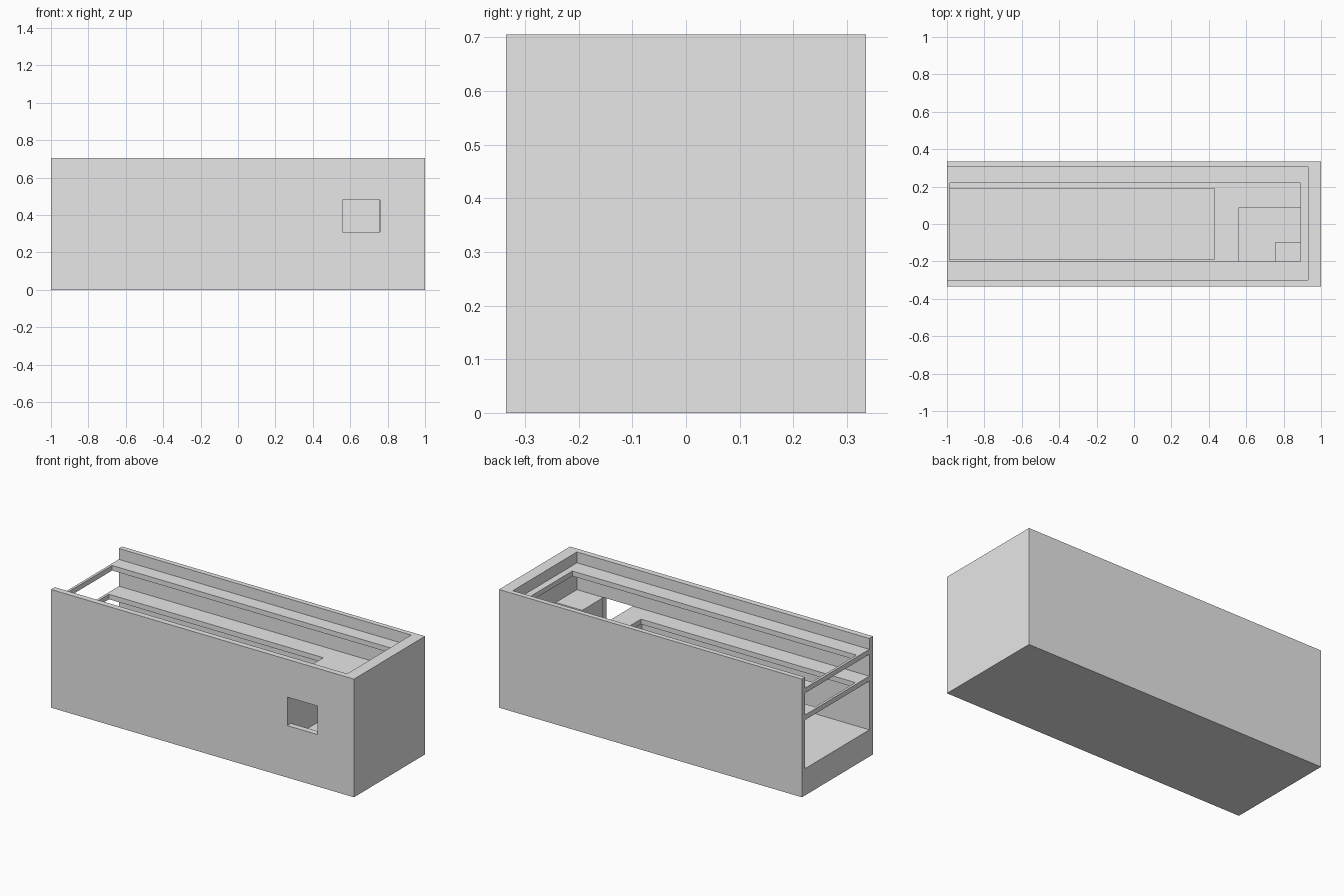
import bpy
from mathutils import Vector

cube = bpy.data.objects.get("Cube")
if cube:
    bpy.data.objects.remove(cube, do_unlink=True)

grey = bpy.data.materials.new("light grey")
grey.use_nodes = True
grey.diffuse_color = (0.8, 0.8, 0.8, 1)
grey.node_tree.nodes["Principled BSDF"].inputs["Base Color"].default_value = (0.8, 0.8, 0.8, 1)


def box(name, xs, ys, zs):
    """Axis-aligned box given its x, y and z ranges."""
    low, high = (Vector(p) for p in zip(xs, ys, zs))
    bpy.ops.mesh.primitive_cube_add(size=1)
    obj = bpy.context.object
    obj.name = name
    for v in obj.data.vertices:
        v.co = [(a + b) / 2 + c * (b - a) for a, b, c in zip(low, high, v.co)]
    obj.data.materials.append(grey)
    return obj


# Heights of the stacked levels
FLOOR, LOW_UNDER, LOW_TOP, HIGH_UNDER, HIGH_TOP, RIM = 0.16, 0.45, 0.48, 0.61, 0.64, 0.705
END = 0.93              # inner face of the closed end
OUT = -1.1              # beyond the open end
INNER = (-0.3, 0.305)   # inner faces of the long walls

shell = box("housing", (-1, 1), (-0.335, 0.335), (0, RIM))

cuts = [
    # Levels that run out through the open end
    box("top_recess", (OUT, END), INNER, (HIGH_TOP, 0.8)),
    box("middle_level", (OUT, END), INNER, (LOW_TOP, HIGH_UNDER)),
    box("lower_level", (OUT, 0.5), INNER, (FLOOR, LOW_UNDER)),
    # Openings that leave a narrow bar at the open end
    box("upper_opening", (-0.985, 0.89), (-0.2, 0.22), (0.59, 0.66)),
    box("lower_opening", (-0.985, 0.43), (-0.19, 0.19), (0.43, 0.5)),
    # L-shaped well and the window into it
    box("well_front", (0.56, 0.755), (-0.3, 0.085), (0.22, 0.5)),
    box("well_side", (0.7, END), (-0.1, 0.085), (0.22, 0.5)),
    box("window", (0.56, 0.76), (-0.4, -0.29), (0.31, LOW_TOP)),
]

# Carve the housing, then discard the cutters
for cutter in cuts:
    mod = shell.modifiers.new(cutter.name, "BOOLEAN")
    mod.operation = "DIFFERENCE"
    mod.solver = "EXACT"
    mod.object = cutter
    bpy.context.view_layer.objects.active = shell
    bpy.ops.object.modifier_apply(modifier=mod.name)
for cutter in cuts:
    bpy.data.objects.remove(cutter, do_unlink=True)

for face in shell.data.polygons:
    face.use_smooth = False
